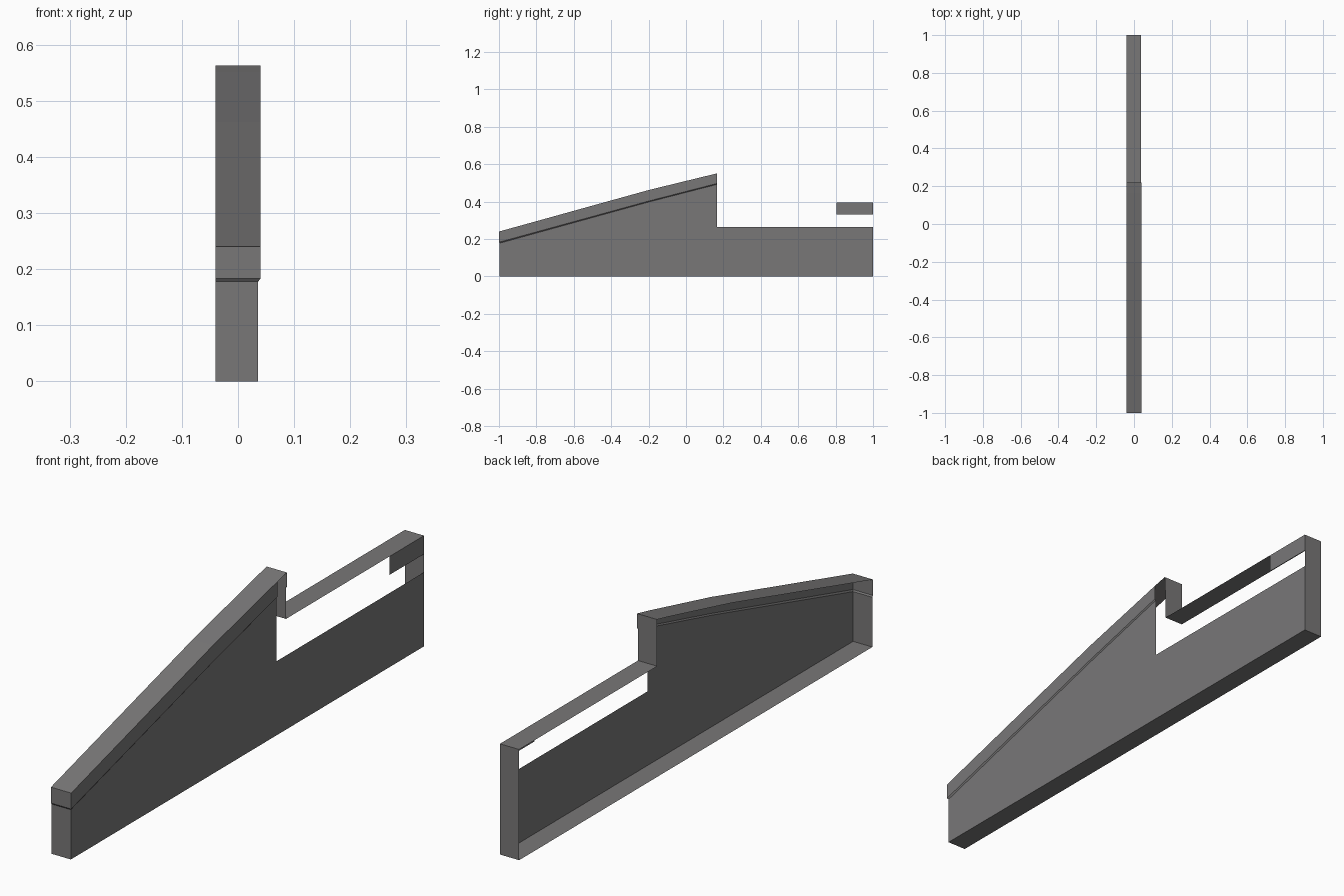
import bpy, bmesh

if "Cube" in bpy.data.objects:
    bpy.data.objects.remove(bpy.data.objects["Cube"])

L, R, RC = -0.04, 0.036, 0.04      # open left edge, body right side, cap right side
F = -0.996                         # body front, slightly behind the cap front

grey = bpy.data.materials.new("dark grey")
grey.diffuse_color = (0.19, 0.186, 0.187, 1)
grey.use_nodes = True
grey.node_tree.nodes["Principled BSDF"].inputs["Base Color"].default_value = grey.diffuse_color


def make(name, faces):
    bm = bmesh.new()
    for f in faces:
        bm.faces.new([bm.verts.new(p) for p in f])
    bmesh.ops.remove_doubles(bm, verts=bm.verts, dist=1e-5)
    me = bpy.data.meshes.new(name)
    bm.to_mesh(me)
    bm.free()
    me.materials.append(grey)
    ob = bpy.data.objects.new(name, me)
    bpy.context.collection.objects.link(ob)


def ribbon(path, right):
    """Sheet along a (y, z) path, spanning from the left edge to `right`."""
    return [[(L, *a), (right, *a), (right, *b), (L, *b)]
            for a, b in zip(path, path[1:])]


def band(lower, upper, xl, xu):
    """Side strip between two (y, z) lines of equal length."""
    return [[(xl, *lower[i]), (xl, *lower[i + 1]), (xu, *upper[i + 1]), (xu, *upper[i])]
            for i in range(len(lower) - 1)]


# Lines of the sloping cap
top = [(-1, 0.24), (-0.2, 0.462), (0.165, 0.551)]
low = [(-1, 0.183), (-0.2, 0.403), (0.165, 0.497)]
lip = [(F, 0.178), (-0.2, 0.398), (0.165, 0.492)]

# Sloping cap: front, top, upper back, right side
make("sloping_cap",
     ribbon([low[0]] + top + [(0.22, 0.563), (0.22, 0.51)], RC)
     + band(low, top, RC, RC))

# Small lip under the cap
make("cap_lip", [[(L, *lip[0]), (R, *lip[0]), (RC, *low[0]), (L, *low[0])]]
     + band(lip, low, R, RC))

# Right side panel with low rear part
outline = [(F, 0), (1, 0), (1, 0.265), (0.165, 0.265)] + lip[::-1]
make("side_panel", [[(R, *p) for p in outline]])

# Thin sheets: floor and front, then lower back, shelf and rear wall
make("floor_and_front", ribbon([(1, 0), (F, 0), lip[0]], R))
make("shelf_and_rear_wall",
     ribbon([(0.22, 0.51), (0.22, 0.396), (1, 0.396), (1, 0)], R))

# Small side tab under the rear end of the shelf
make("shelf_tab", [[(R, 0.805, 0.33), (R, 1, 0.33), (R, 1, 0.396), (R, 0.805, 0.396)]])
